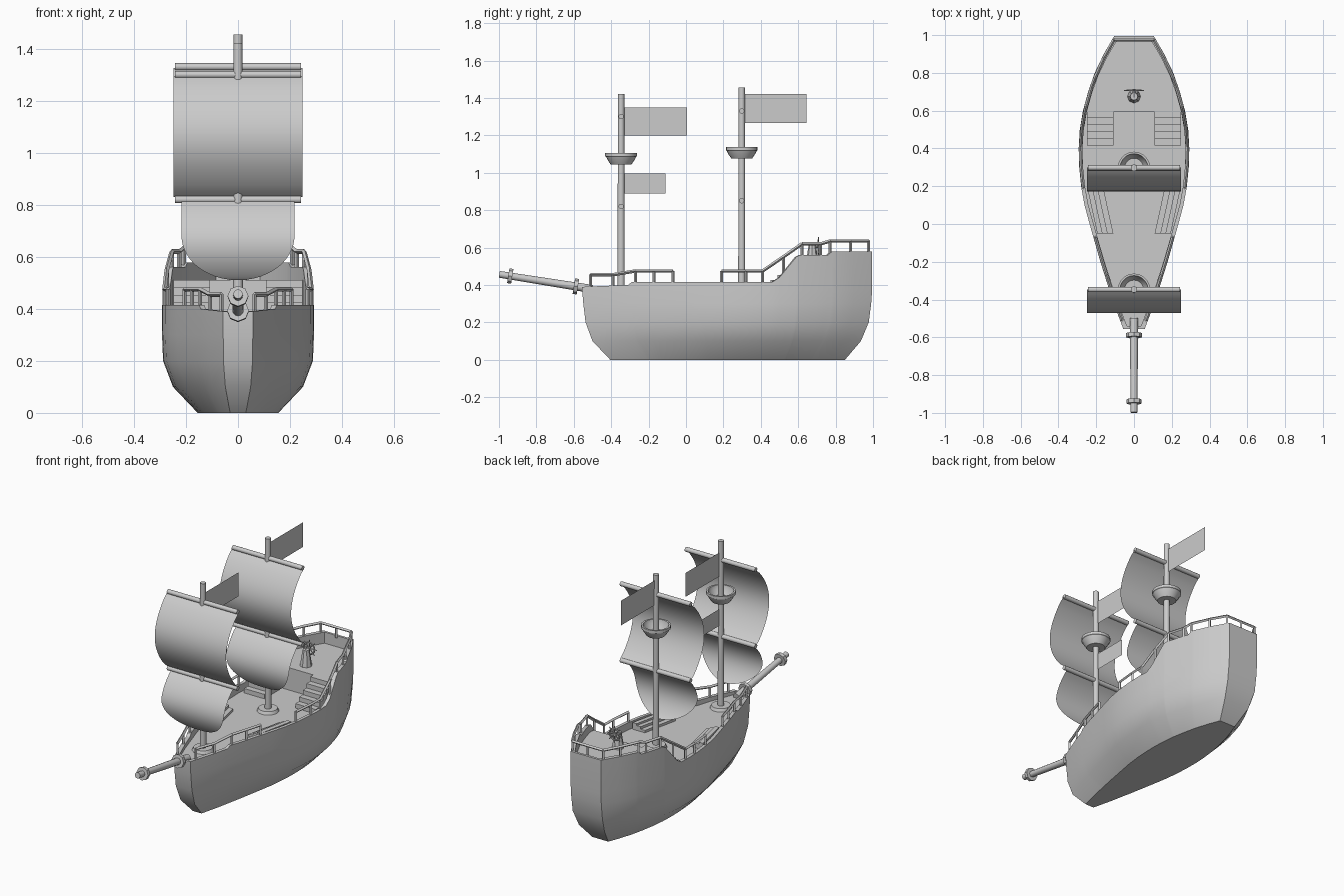
import bpy, bmesh, math
from mathutils import Vector

if "Cube" in bpy.data.objects:
    bpy.data.objects.remove(bpy.data.objects["Cube"])

DECK, QUARTER = 0.37, 0.51


def lerp(table, v):
    for (a, fa), (b, fb) in zip(table, table[1:]):
        if v <= b:
            return fa + (fb - fa) * max(0, v - a) / (b - a)
    return table[-1][1]


def finish(bm, name, smooth=True, normals=True):
    if normals:
        bmesh.ops.recalc_face_normals(bm, faces=bm.faces)
    me = bpy.data.meshes.new(name)
    bm.to_mesh(me)
    bm.free()
    ob = bpy.data.objects.new(name, me)
    bpy.context.collection.objects.link(ob)
    if smooth:
        bpy.ops.object.select_all(action='DESELECT')
        ob.select_set(True)
        bpy.context.view_layer.objects.active = ob
        bpy.ops.object.shade_smooth_by_angle(angle=math.radians(32))
    return ob


def tube(bm, p, q, r1, r2=None, n=12):
    p, q = Vector(p), Vector(q)
    m = (q - p).to_track_quat('Z', 'Y').to_matrix().to_4x4()
    m.translation = (p + q) / 2
    bmesh.ops.create_cone(bm, cap_ends=True, segments=n, radius1=r1,
                          radius2=r1 if r2 is None else r2, depth=(q - p).length, matrix=m)


def box(bm, lo, hi, shear=0.0):
    vs = bmesh.ops.create_cube(bm, size=1)['verts']
    for v in vs:
        v.co = Vector([lo[i] + (hi[i] - lo[i]) * (v.co[i] + 0.5) for i in range(3)])
        v.co.x += shear * (v.co.y - hi[1])


# hull outline from above and sheer line from the side
PLAN = [(-.555, .057), (-.4, .115), (-.2, .178), (0, .235), (.1, .262), (.2, .28), (.3, .29),
        (.4, .293), (.5, .287), (.6, .27), (.7, .243), (.8, .208), (.9, .16), (.995, .105)]
TOP = [(-.555, .39), (-.31, .4), (-.29, .415), (.46, .415), (.5, .44), (.59, .55),
       (.61, .56), (.76, .56), (.78, .578), (.995, .58)]
STATIONS = sorted({y for y, _ in PLAN} | {y for y, _ in TOP} | {.601})
LEVELS = [(0, .155, -.405, .85), (.1, .25, -.5, .935), (.2, .288, -.537, .977),
          (.3, .292, -.549, .99), (.37, .293, -.555, .995)]


# hull with bulwark and stepped deck
def build_hull():
    bm = bmesh.new()

    def ring(fx, y0, y1, fz):
        right, left = [], []
        for y in STATIONS:
            yy = y0 + (y1 - y0) * (y + .555) / 1.55
            x = fx(lerp(PLAN, y))
            right.append(bm.verts.new((x, yy, fz(y))))
            left.append(bm.verts.new((-x, yy, fz(y))))
        return right, left

    rings = [ring(lambda x, w=w: x * w / .293, a, b, lambda y, z=z: z) for z, w, a, b in LEVELS]
    rings.append(ring(lambda x: x, -.555, .995, lambda y: lerp(TOP, y)))
    rings.append(ring(lambda x: x - .02, -.54, .98, lambda y: lerp(TOP, y)))
    rings.append(ring(lambda x: x - .02, -.54, .98, lambda y: QUARTER if y > .6 else DECK))
    for (r0, l0), (r1, l1) in zip(rings, rings[1:]):
        a, b = r0 + l0[::-1], r1 + l1[::-1]
        for i in range(len(a)):
            j = (i + 1) % len(a)
            bm.faces.new((a[i], a[j], b[j], b[i]))
    for r, l in (rings[0], rings[-1]):
        for i in range(len(r) - 1):
            bm.faces.new((r[i], r[i + 1], l[i + 1], l[i]))
    finish(bm, "hull")


build_hull()

# railings along both sides and across the stern
FORE = [(-.51, .455), (-.39, .455), (-.27, .475), (-.17, .475), (-.07, .475)]
AFT = [(.19, .475), (.32, .475), (.41, .475), (.52, .55), (.62, .62), (.72, .62),
       (.77, .635), (.88, .635), (.975, .635)]
for name, line in (("fore_railing", FORE), ("aft_railing", AFT)):
    bm = bmesh.new()
    for s in (-1, 1):
        pts = [Vector((s * (lerp(PLAN, y) - .01), y, z)) for y, z in line]
        for p, q in zip(pts, pts[1:]):
            tube(bm, p, q, .009, n=4)
        for p in pts:
            tube(bm, (p.x, p.y, lerp(TOP, p.y) - .01), p, .008, n=4)
    if name == "aft_railing":
        x = lerp(PLAN, .975) - .01
        tube(bm, (-x, .975, .635), (x, .975, .635), .009, n=4)
        tube(bm, (0, .975, .57), (0, .975, .635), .008, n=4)
    finish(bm, name, smooth=False)

# stairs to the quarterdeck, and low side benches
bm = bmesh.new()
for s in (-1, 1):
    for i in range(5):
        box(bm, (s * .178 - .07, .415 + .037 * i, DECK - .01),
            (s * .178 + .07, .605, DECK + .028 * (i + 1)))
finish(bm, "quarterdeck_stairs", smooth=False)
bm = bmesh.new()
for s in (-1, 1):
    for w, h in ((.085, .015), (.055, .03), (.028, .042)):
        lo, hi = sorted((s * .245, s * (.245 - w)))
        box(bm, (lo, -.05, DECK - .01), (hi, .18, DECK + h), shear=s * .22)
finish(bm, "side_benches", smooth=False)


def sail(name, y0, z1, z0, width, depth, end, rounded):
    # single cloth sheet, bellied forward; optionally with a rounded foot
    bm = bmesh.new()
    rows, n = [], 20
    for i in range(n + 1):
        t = i / n
        if rounded:
            t = 1 - (1 - t) ** 1.6
        z = z1 + (z0 - z1) * t
        y = y0 - depth * math.sin(math.pi * t) ** .8 - end * t if 0 < t < 1 else y0 - end * t
        w = width
        if rounded and t > .45:
            w *= max(.04, math.sqrt(max(0, 1 - ((t - .45) / .55) ** 2)))
        rows.append([bm.verts.new((w * s, y, z)) for s in (-1, 1)])
    for a, b in zip(rows, rows[1:]):
        bm.faces.new((a[0], b[0], b[1], a[1]))
    finish(bm, name, normals=False)


def crows_nest(name, y, z):
    prof = [(0, 0), (.055, 0), (.072, .025), (.08, .042), (.085, .045), (.085, .063),
            (.074, .063), (.07, .04), (.05, .012), (0, .012)]
    bm = bmesh.new()
    vs = [bm.verts.new((r, y, z + h)) for r, h in prof]
    es = [bm.edges.new(e) for e in zip(vs, vs[1:])]
    bmesh.ops.spin(bm, geom=vs + es, cent=(0, y, 0), axis=(0, 0, 1), angle=math.tau, steps=20)
    bmesh.ops.remove_doubles(bm, verts=bm.verts, dist=1e-5)
    finish(bm, name)


def flag(name, y0, y1, z0, z1):
    bm = bmesh.new()
    bm.faces.new([bm.verts.new((0, y, z)) for y, z in ((y0, z0), (y1, z0), (y1, z1), (y0, z1))])
    finish(bm, name, smooth=False, normals=False)


# masts with yards, sails and lookouts
for name, y, top, up, low, foot, nest in (("fore", -.347, 1.42, 1.3, .82, .51, 1.043),
                                          ("main", .298, 1.455, 1.33, .85, .53, 1.075)):
    bm = bmesh.new()
    tube(bm, (0, y, DECK - .01), (0, y, top), .019, .017, 16)
    tube(bm, (0, y, DECK - .005), (0, y, DECK + .018), .065, .055, 16)
    finish(bm, name + "_mast")
    bm = bmesh.new()
    for z in (up, low):
        tube(bm, (-.243, y, z), (.243, y, z), .014)
    finish(bm, name + "_yards")
    sail(name + "_upper_sail", y, up - .005, low + .01, .248, .125, 0, False)
    sail(name + "_lower_sail", y, low, foot, .217, .085, .04, True)
    crows_nest(name + "_lookout", y, nest)
flag("fore_top_flag", -.335, .005, 1.2, 1.35)
flag("fore_small_flag", -.335, -.11, .89, .995)
flag("main_flag", .312, .645, 1.265, 1.42)

# bowsprit with octagonal collars
bm = bmesh.new()
tail, tip = Vector((0, -.5, .378)), Vector((0, -.998, .457))
d = (tip - tail).normalized()
tube(bm, tail, tip, .022, .018, 12)
for t, r in ((.09, .042), (.445, .04)):
    tube(bm, tail + d * (t - .011), tail + d * (t + .011), r, n=8)
finish(bm, "bowsprit")

# steering wheel and its pedestal
bm = bmesh.new()
tube(bm, (0, .675, QUARTER - .005), (0, .675, .61), .036, .02, 8)
tube(bm, (0, .67, .605), (0, .715, .605), .008, n=8)
for i in range(4):
    a = math.pi * i / 4
    v = Vector((math.cos(a), 0, math.sin(a))) * .052
    c = Vector((0, .708, .605))
    tube(bm, c - v, c + v, .003, n=6)
finish(bm, "wheel_stand")
bpy.ops.mesh.primitive_torus_add(location=(0, .708, .605), rotation=(math.pi / 2, 0, 0),
                                 major_radius=.036, minor_radius=.005,
                                 major_segments=16, minor_segments=6)
bpy.context.object.name = "steering_wheel"
